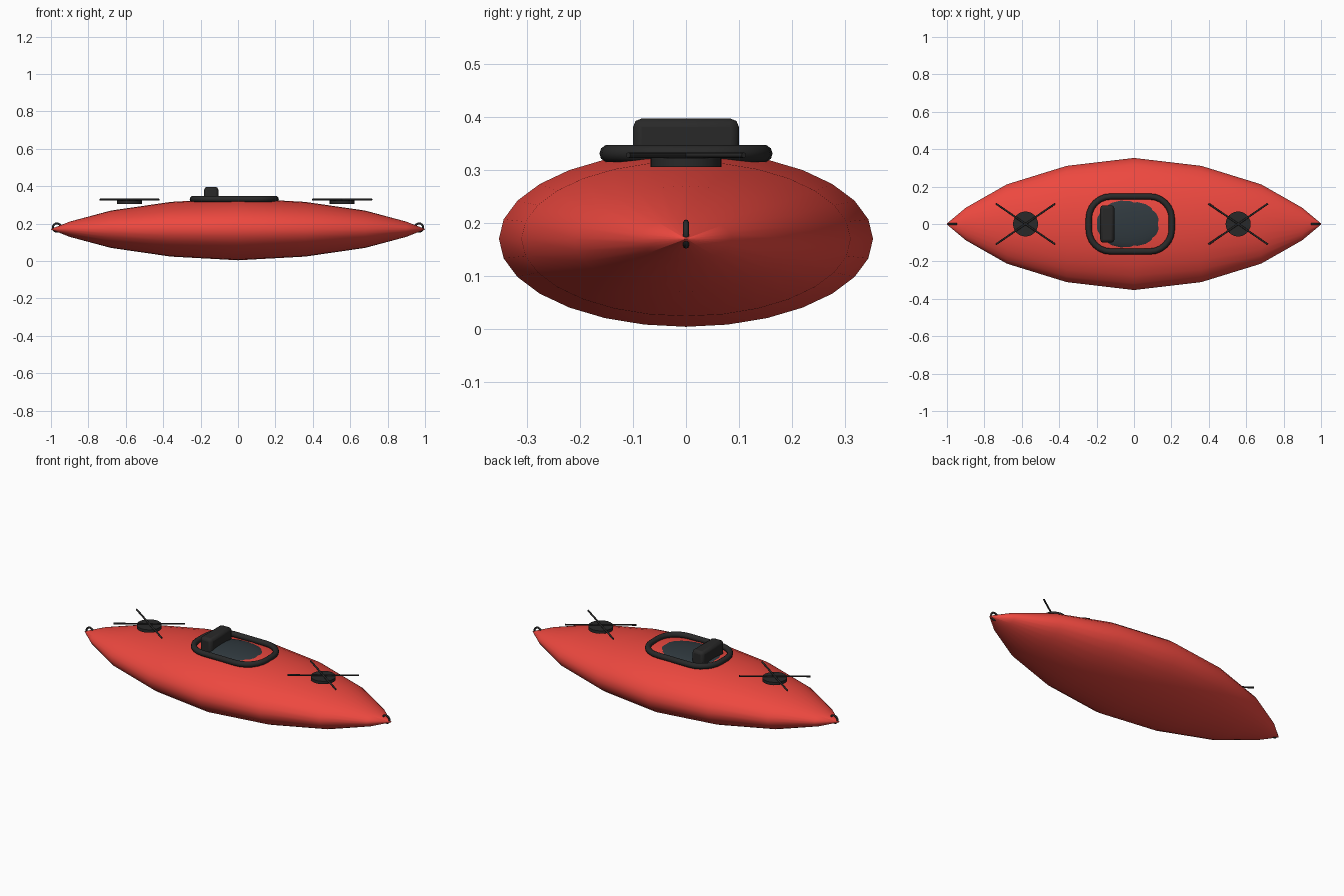
import bpy, bmesh, math
from mathutils import Vector

if "Cube" in bpy.data.objects:
    bpy.data.objects.remove(bpy.data.objects["Cube"])


def material(name, rgb):
    m = bpy.data.materials.new(name)
    m.diffuse_color = (*rgb, 1)
    m.use_nodes = True
    m.node_tree.nodes["Principled BSDF"].inputs["Base Color"].default_value = m.diffuse_color
    return m


RED = material("red_shell", (0.85, 0.065, 0.05))
BLACK = material("black_rubber", (0.022, 0.022, 0.022))
SLATE = material("slate_pad", (0.03, 0.042, 0.05))


def finish(ob, name, mat, angle=40):
    ob.name = name
    ob.data.materials.append(mat)
    bpy.ops.object.select_all(action='DESELECT')
    ob.select_set(True)
    bpy.context.view_layer.objects.active = ob
    bpy.ops.object.transform_apply(location=False, rotation=True, scale=True)
    bpy.ops.object.shade_smooth_by_angle(angle=math.radians(angle))
    return ob


def loft(name, rings, mat, closed=False, angle=40):
    bm = bmesh.new()
    loops = [[bm.verts.new(p) for p in r] for r in rings]
    n = len(loops[0])
    pairs = list(zip(loops, loops[1:]))
    if closed:
        pairs.append((loops[-1], loops[0]))
    else:
        bm.faces.new(loops[0])
        bm.faces.new(loops[-1])
    for a, b in pairs:
        for i in range(n):
            j = (i + 1) % n
            bm.faces.new((a[i], a[j], b[j], b[i]))
    bmesh.ops.recalc_face_normals(bm, faces=bm.faces)
    me = bpy.data.meshes.new(name)
    bm.to_mesh(me)
    bm.free()
    ob = bpy.data.objects.new(name, me)
    bpy.context.collection.objects.link(ob)
    return finish(ob, name, mat, angle)


# Hull: elliptical sections tapering to both ends
half = [(0, 1), (0.36, 0.88), (0.68, 0.6), (0.9, 0.245), (1, 0.008)]
stations = [(-x, s) for x, s in half[:0:-1]] + half
SIDES = 28
loft("hull", [[(x, 0.353 * s * math.cos(2 * math.pi * i / SIDES),
                0.17 + 0.166 * s * math.sin(2 * math.pi * i / SIDES))
               for i in range(SIDES)] for x, s in stations], RED, angle=60)

# Cockpit rim: round tube swept along a rounded rectangle
hx, hy, rad, tube = 0.222, 0.147, 0.118, 0.0165
rings = []
for k, (sx, sy) in enumerate([(1, 1), (-1, 1), (-1, -1), (1, -1)]):
    for s in range(7):
        a = math.pi / 2 * (k + s / 6)
        d = Vector((math.cos(a), math.sin(a), 0))
        c = Vector((-0.02 + sx * (hx - rad), sy * (hy - rad), 0.331)) + d * rad
        rings.append([c + d * tube * math.cos(t * math.pi / 5)
                      + Vector((0, 0, tube * math.sin(t * math.pi / 5)))
                      for t in range(10)])
loft("cockpit_rim", rings, BLACK, closed=True)

# Seat pad: shallow dome just breaking through the deck
bpy.ops.mesh.primitive_uv_sphere_add(segments=24, ring_count=12, radius=1,
                                     location=(-0.025, 0, 0.31))
bpy.context.object.scale = (0.2, 0.138, 0.03)
finish(bpy.context.object, "seat_pad", SLATE)

# Backrest: bevelled block
bpy.ops.mesh.primitive_cube_add(size=1, location=(-0.143, 0, 0.337))
back = bpy.context.object
back.scale = (0.075, 0.2, 0.12)
finish(back, "backrest", BLACK)
bev = back.modifiers.new("rounding", 'BEVEL')
bev.width = 0.016
bev.segments = 2

# Deck hatches with crossed straps
for end, x in (("rear", -0.58), ("front", 0.557)):
    bpy.ops.mesh.primitive_cylinder_add(vertices=24, radius=0.067, depth=0.017,
                                        location=(x, 0, 0.3145))
    finish(bpy.context.object, end + "_hatch", BLACK)
    for side in (-1, 1):
        bpy.ops.mesh.primitive_cylinder_add(
            vertices=8, radius=0.005, depth=0.385, location=(x, 0, 0.328),
            rotation=(0, math.pi / 2, side * math.radians(34.5)))
        finish(bpy.context.object, f"{end}_strap_{'a' if side < 0 else 'b'}", BLACK, 50)

# Carry handles: rings through the tips
for end, x in (("rear", -0.968), ("front", 0.968)):
    bpy.ops.mesh.primitive_torus_add(major_radius=0.022, minor_radius=0.0055,
                                     major_segments=16, minor_segments=8,
                                     location=(x, 0, 0.179),
                                     rotation=(math.pi / 2, 0, 0))
    finish(bpy.context.object, end + "_handle", BLACK, 60)
